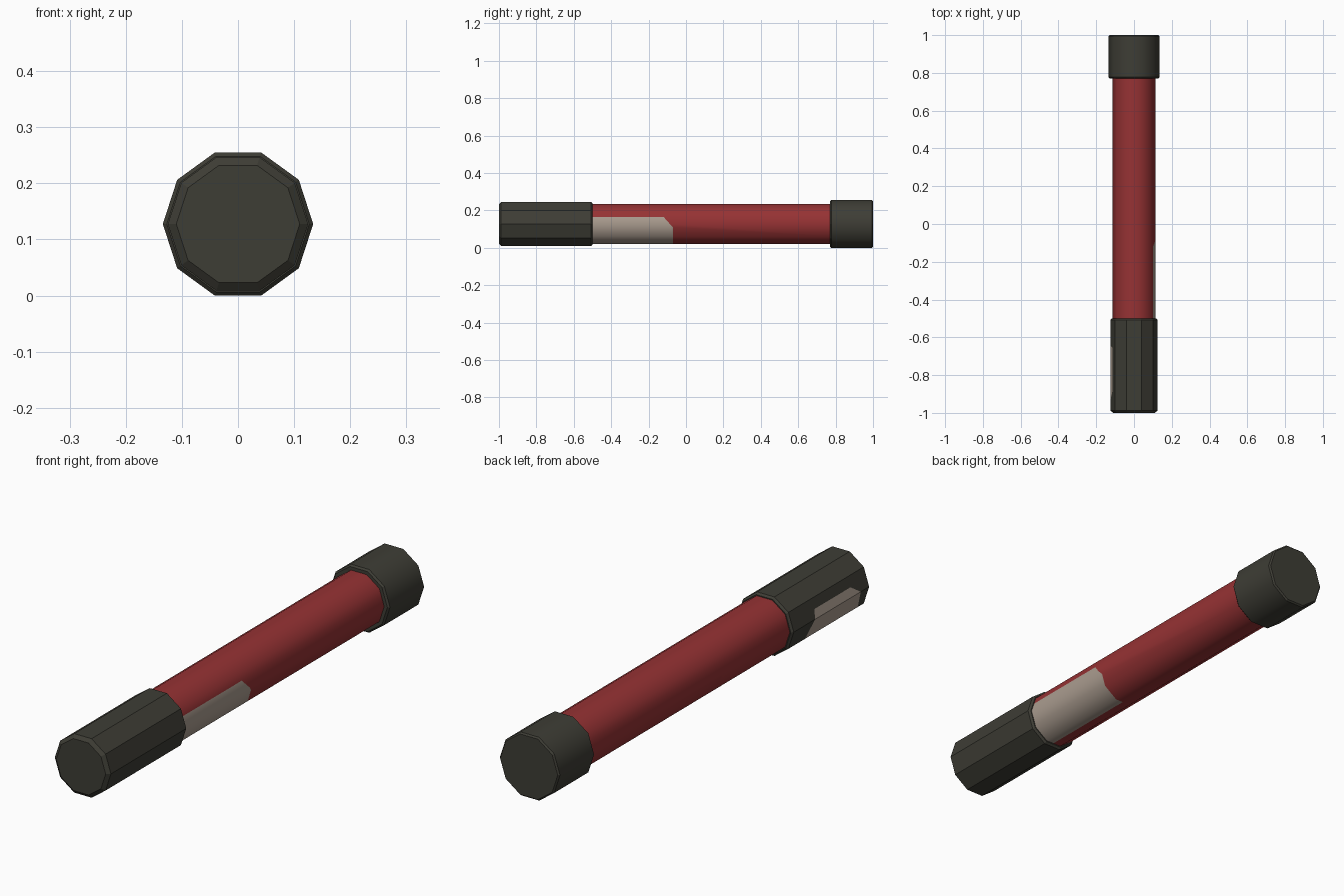
import bpy, bmesh, math
from mathutils import Vector

if "Cube" in bpy.data.objects:
    bpy.data.objects.remove(bpy.data.objects["Cube"])

SIDES = 10
R_CAP = 0.134
ZC = R_CAP * math.sin(math.radians(72))   # height of the long axis


def material(name, rgb):
    m = bpy.data.materials.new(name)
    m.diffuse_color = (*rgb, 1)
    m.use_nodes = True
    m.node_tree.nodes["Principled BSDF"].inputs["Base Color"].default_value = m.diffuse_color
    return m


DARK = material("dark_olive_grey", (0.048, 0.047, 0.036))
RED = material("deep_red", (0.305, 0.032, 0.034))
GREY = material("warm_grey", (0.402, 0.332, 0.275))


def lathe(name, profile, mats, cuts=(), is_patch=None, smooth=True):
    """Ten-sided solid along y from (y, radius) pairs, cut by planes so a patch can be coloured."""
    bm = bmesh.new()
    rings = []
    for y, r in profile:
        rings.append([bm.verts.new((r * math.cos(2 * math.pi * i / SIDES), y,
                                    r * math.sin(2 * math.pi * i / SIDES)))
                      for i in range(SIDES)])
    for a, b in zip(rings, rings[1:]):
        for i in range(SIDES):
            j = (i + 1) % SIDES
            bm.faces.new((a[i], a[j], b[j], b[i]))
    bm.faces.new(rings[0])
    bm.faces.new(rings[-1])
    bmesh.ops.recalc_face_normals(bm, faces=bm.faces)
    for co, no in cuts:
        bmesh.ops.bisect_plane(bm, geom=bm.verts[:] + bm.edges[:] + bm.faces[:],
                               plane_co=co, plane_no=no)
    bm.normal_update()
    for f in bm.faces:
        f.smooth = smooth and abs(f.normal.y) < 0.1
        if is_patch and is_patch(f.calc_center_median()):
            f.material_index = 1
    me = bpy.data.meshes.new(name)
    bm.to_mesh(me)
    bm.free()
    for m in mats:
        me.materials.append(m)
    ob = bpy.data.objects.new(name, me)
    ob.location.z = ZC
    bpy.context.collection.objects.link(ob)
    return ob


def slant(p, q):
    """Plane through two (y, z) points, parallel to x."""
    d = Vector((0, q[0] - p[0], q[1] - p[1]))
    return Vector((0, *p)), Vector((0, -d.z, d.y)).normalized()


def below(c, plane):
    return (c - plane[0]).dot(plane[1]) < 0


# Red tube with a worn grey patch low on the right side
top = slant((-0.5, 0.038), (-0.12, 0.038))
corner = slant((-0.12, 0.038), (-0.07, -0.018))
end = slant((-0.07, -0.018), (-0.07, -0.2))
mid = (Vector((0, 0, 0)), Vector((1, 0, 0)))
lathe("tube", [(-0.52, 0.113), (0.80, 0.113)], [RED, GREY],
      (top, corner, end, mid),
      lambda c: c.x > 0 and all(below(c, p) for p in (top, corner, end)))

# Faceted front grip with a grey patch on its left side
g_start = slant((-0.615, -0.074), (-0.655, 0.032))
g_top = slant((-0.655, 0.034), (-0.885, 0.034))
g_corner = slant((-0.885, 0.034), (-0.935, 0.0))
g_end = slant((-0.935, 0.0), (-0.95, -0.074))
lathe("front_grip", [(-1.0, 0.110), (-0.988, 0.125), (-0.508, 0.125), (-0.5, 0.117)],
      [DARK, GREY], (g_start, g_top, g_corner, g_end),
      lambda c: c.x < -0.1 and c.z > -0.075 and
      all(not below(c, p) for p in (g_start, g_top, g_corner, g_end)) , smooth=False)

# Wider cap at the back end
lathe("back_cap", [(0.77, 0.127), (0.777, R_CAP), (0.994, R_CAP), (1.0, 0.128)], [DARK])
